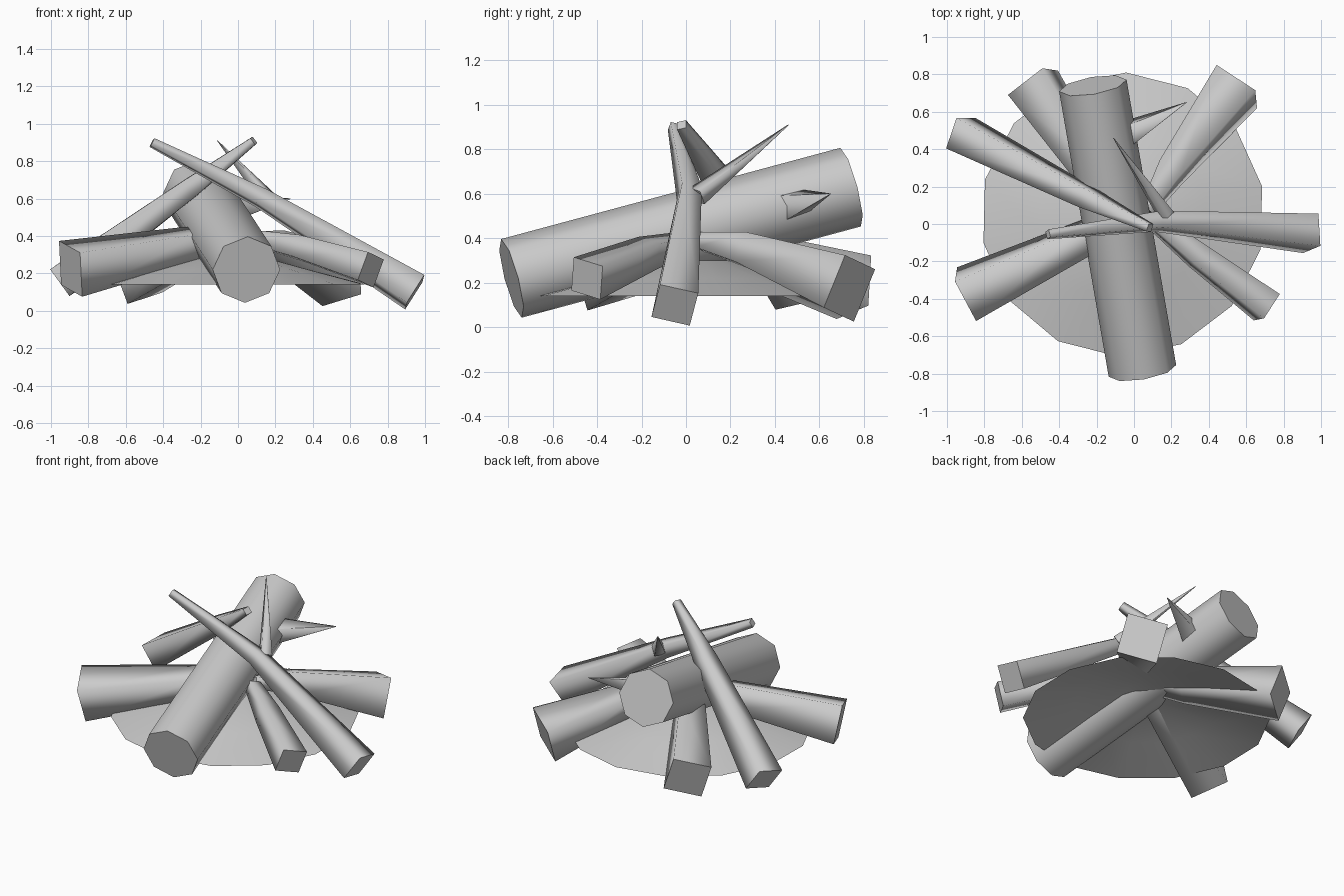
import bpy, bmesh
from math import sin, cos, pi, radians
from mathutils import Vector

if "Cube" in bpy.data.objects:
    bpy.data.objects.remove(bpy.data.objects["Cube"])


def finish(name, bm):
    bmesh.ops.recalc_face_normals(bm, faces=bm.faces)
    me = bpy.data.meshes.new(name)
    bm.to_mesh(me)
    bm.free()
    ob = bpy.data.objects.new(name, me)
    bpy.context.collection.objects.link(ob)


def log(name, path, sides=4, roll=-15):
    """Tapered log through (x, y, z, radius) points, first point is the outer end."""
    pts = [Vector(p[:3]) for p in path]
    bm = bmesh.new()
    rings = []
    for i, p in enumerate(pts):
        out = (pts[max(i - 1, 0)] - pts[min(i + 1, len(pts) - 1)]).normalized()
        right = Vector((0, 0, 1)).cross(out).normalized()
        up = out.cross(right)
        ring = []
        for k in range(sides):
            a = radians(roll) + 2 * pi * (k + 0.5) / sides
            ring.append(bm.verts.new(p + path[i][3] * (right * cos(a) + up * sin(a))))
        rings.append(ring)
    for a, b in zip(rings, rings[1:]):
        for k in range(sides):
            j = (k + 1) % sides
            bm.faces.new((a[k], a[j], b[j], b[k])).smooth = True
    # flat end caps with sharp rims
    for ring in (rings[0], rings[-1]):
        cap = bm.faces.new(ring)
        for e in cap.edges:
            e.smooth = False
    finish(name, bm)


# Ash mound: open shallow cone
bm = bmesh.new()
n = 14
rings = []
for r, z in ((0.76, 0.14), (0.45, 0.22), (0.15, 0.30)):
    rings.append([bm.verts.new((-0.06 + r * cos(2 * pi * k / n + 0.2),
                                0.05 + r * sin(2 * pi * k / n + 0.2), z)) for k in range(n)])
for a, b in zip(rings, rings[1:]):
    for k in range(n):
        bm.faces.new((a[k], a[(k + 1) % n], b[(k + 1) % n], b[k])).smooth = True
bm.faces.new(rings[-1]).smooth = True
finish("ash_mound", bm)

# Big round log with a pointed side twig
log("main_log", [(0.045, -0.785, 0.22, 0.183), (-0.22, 0.74, 0.63, 0.183)], 8, 22.5)
log("main_log_twig", [(-0.12, 0.44, 0.54, 0.10), (0.28, 0.65, 0.60, 0.002)])

# Long leaning poles and the twig at the bend
log("right_pole", [(0.945, -0.05, 0.10, 0.125), (0.13, 0.015, 0.60, 0.065), (-0.46, -0.055, 0.90, 0.03)])
log("right_pole_twig", [(0.17, 0.05, 0.59, 0.05), (-0.11, 0.46, 0.91, 0.002)])
log("left_pole", [(-0.925, 0.485, 0.17, 0.125), (-0.25, 0.14, 0.66, 0.075), (0.085, -0.02, 0.91, 0.03)])

# Short squared logs meeting at the middle
log("front_left_log", [(-0.895, -0.375, 0.225, 0.175), (-0.25, -0.07, 0.355, 0.11), (0.06, 0.03, 0.385, 0.05)])
log("front_right_log", [(0.71, -0.445, 0.22, 0.113), (0.34, -0.17, 0.335, 0.085), (0.1, 0.02, 0.385, 0.055)])
log("back_left_log", [(-0.54, 0.755, 0.18, 0.17), (-0.2, 0.25, 0.335, 0.115), (0.0, 0.0, 0.385, 0.04)])
log("back_right_log", [(0.55, 0.735, 0.175, 0.18), (0.2, 0.28, 0.345, 0.10), (0.07, 0.07, 0.385, 0.05)])
